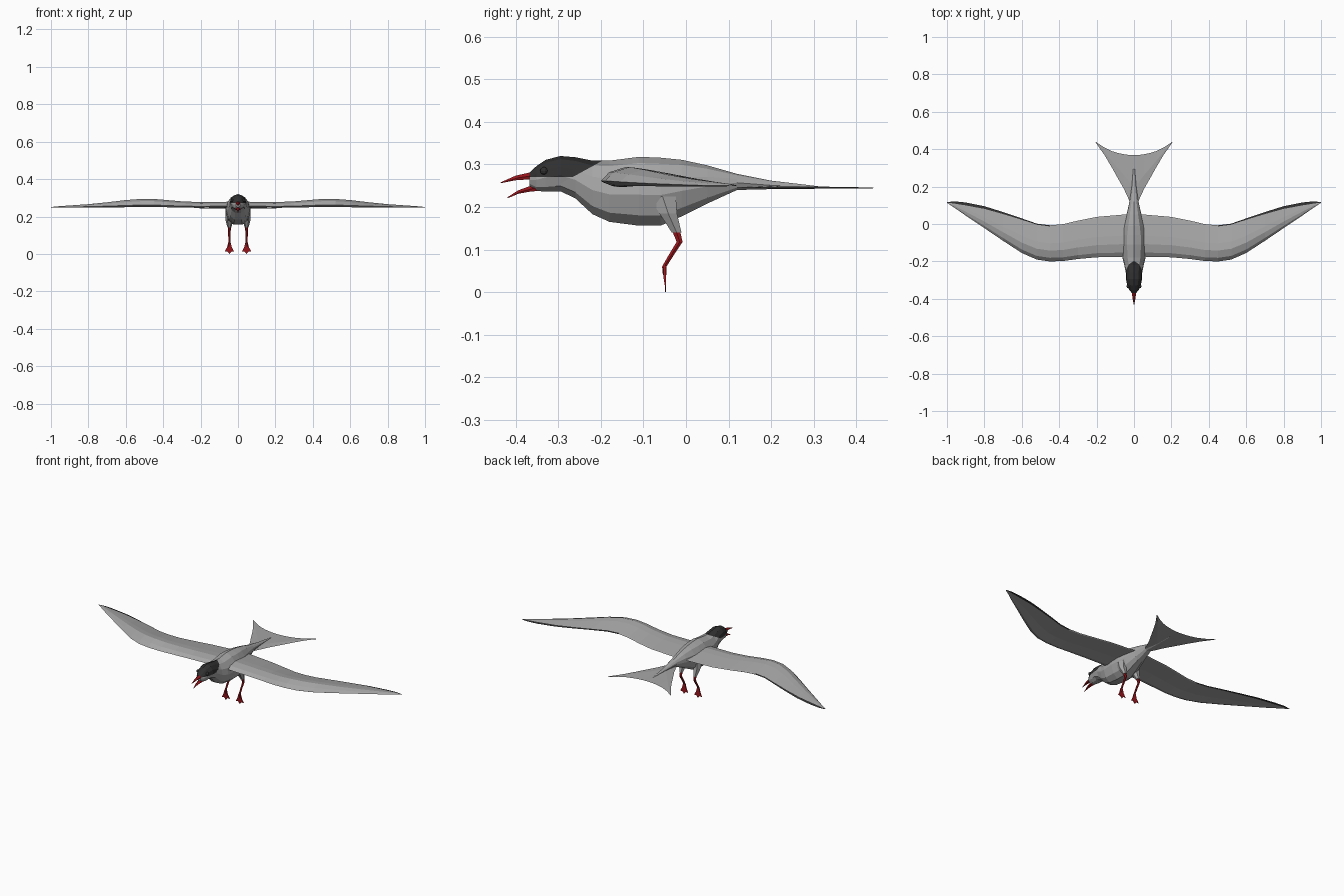
import bpy, bmesh, math
from mathutils import Vector


def material(name, rgb):
    m = bpy.data.materials.new(name)
    m.diffuse_color = (*rgb, 1)
    return m


GREY = material("plumage grey", (0.38, 0.38, 0.38))
BLACK = material("cap black", (0.03, 0.03, 0.03))
RED = material("beak red", (0.33, 0.008, 0.012))


def finish(bm, name, mats, mirror=False):
    bmesh.ops.remove_doubles(bm, verts=bm.verts, dist=0.0003)
    bmesh.ops.recalc_face_normals(bm, faces=bm.faces)
    me = bpy.data.meshes.new(name)
    bm.to_mesh(me)
    bm.free()
    ob = bpy.data.objects.new(name, me)
    bpy.context.collection.objects.link(ob)
    for m in mats:
        me.materials.append(m)
    if mirror:
        ob.modifiers.new("mirror", 'MIRROR').use_mirror_merge = False
    return ob


def loft(rings):
    """Closed skin through rings of equal point count."""
    bm = bmesh.new()
    rows = [[bm.verts.new(p) for p in r] for r in rings]
    n = len(rows[0])
    for a, b in zip(rows, rows[1:]):
        for i in range(n):
            j = (i + 1) % n
            bm.faces.new((a[i], a[j], b[j], b[i]))
    bm.faces.new(rows[0])
    bm.faces.new(rows[-1])
    return bm


# Body with head: y, half width, bottom z, top z
sections = [(-0.368, 0.012, 0.250, 0.281), (-0.352, 0.026, 0.238, 0.296),
            (-0.33, 0.036, 0.236, 0.311), (-0.295, 0.043, 0.237, 0.320),
            (-0.26, 0.044, 0.220, 0.317), (-0.22, 0.052, 0.183, 0.309),
            (-0.18, 0.062, 0.165, 0.309), (-0.11, 0.068, 0.156, 0.318),
            (-0.06, 0.066, 0.156, 0.316), (-0.01, 0.056, 0.178, 0.311),
            (0.05, 0.040, 0.208, 0.298), (0.12, 0.024, 0.240, 0.278),
            (0.20, 0.012, 0.242, 0.262), (0.31, 0.003, 0.243, 0.249)]
half = [(0.55, 0.91), (0.9, 0.70), (1.0, 0.45), (0.78, 0.15), (0.35, 0.0)]
outline = [(0, 1)] + half + [(-x, z) for x, z in reversed(half)]
bm = loft([[(u * w, y, lo + v * (hi - lo)) for u, v in outline]
           for y, w, lo, hi in sections])
# Cut the cap outline into the head, then colour above it
cap = [(Vector((0, -0.3, 0.271)), Vector((0, 0, 1))),
       (Vector((0, -0.262, 0.273)), Vector((0, -0.034, 0.062)).normalized())]
for co, no in cap:
    geom = [f for f in bm.faces if f.calc_center_median().y < -0.17]
    geom += list({e for f in geom for e in f.edges}) + list({v for f in geom for v in f.verts})
    bmesh.ops.bisect_plane(bm, geom=geom, plane_co=co, plane_no=no, dist=0.0004)
for f in bm.faces:
    c = f.calc_center_median()
    if c.y < -0.19 and all((c - co).dot(no) > 0 for co, no in cap):
        f.material_index = 1
finish(bm, "body", [GREY, BLACK])

# Eyes
bm = bmesh.new()
bmesh.ops.create_uvsphere(bm, u_segments=10, v_segments=6, radius=0.009)
bmesh.ops.translate(bm, verts=bm.verts, vec=(0.031, -0.334, 0.285))
finish(bm, "eyes", [BLACK], True)


# Beak halves: base ring, middle ring, tip
def beak(name, rows):
    rings = [[(0, y, hi), (w, y + 0.004, (hi + lo) / 2), (w * 0.7, y, lo),
              (-w * 0.7, y, lo), (-w, y + 0.004, (hi + lo) / 2)]
             for y, w, lo, hi in rows]
    finish(loft(rings), name, [RED])


beak("upper_beak", [(-0.345, 0.016, 0.264, 0.284), (-0.368, 0.012, 0.265, 0.281),
                    (-0.40, 0.008, 0.263, 0.274), (-0.436, 0.001, 0.256, 0.258)])
beak("lower_beak", [(-0.345, 0.016, 0.238, 0.256), (-0.368, 0.011, 0.236, 0.249),
                    (-0.395, 0.007, 0.231, 0.239), (-0.420, 0.001, 0.221, 0.223)])

# Wings: x, front y, rear y, crest z, edge z, start of dark rear band (chord share)
wing = [(0.0, -0.175, 0.055, 0.282, 0.262, 0.97), (0.06, -0.175, 0.050, 0.279, 0.260, 0.97),
        (0.2, -0.178, 0.038, 0.277, 0.258, 0.97), (0.3, -0.187, 0.018, 0.281, 0.260, 0.97),
        (0.38, -0.198, -0.001, 0.288, 0.264, 0.97), (0.45, -0.2, -0.007, 0.294, 0.267, 0.97),
        (0.52, -0.19, 0.002, 0.294, 0.267, 0.97), (0.6, -0.155, 0.030, 0.288, 0.264, 0.96),
        (0.7, -0.09, 0.064, 0.276, 0.259, 0.93), (0.8, -0.022, 0.095, 0.266, 0.255, 0.88),
        (0.9, 0.045, 0.115, 0.259, 0.252, 0.78), (0.96, 0.087, 0.121, 0.255, 0.251, 0.65),
        (1.0, 0.113, 0.117, 0.251, 0.250, 0.5)]


def wing_ring(x, f, r, top, e, band):
    h = top - e
    prof = [(0, e - 0.2 * h), (0.1, e + 0.55 * h), (0.3, top), (0.5, e + 0.8 * h),
            (band, e + 0.8 * h * 2 * (1 - band)), (1, e - 0.1 * h), (band, e - 0.25 * h),
            (0.45, e - 0.3 * h), (0.12, e - 0.6 * h)]
    return [(x, f + t * (r - f), z) for t, z in prof]


bm = loft([wing_ring(*s) for s in wing])
bm.faces.ensure_lookup_table()
for i, f in enumerate(bm.faces):
    if i < 9 * (len(wing) - 1) and i % 9 in (4, 5) and i // 9 >= 5:
        f.material_index = 1
finish(bm, "wings", [GREY, BLACK], True)

# Forked tail: x, front y, rear y
tail = [(0, 0.11, 0.368), (0.025, 0.125, 0.369), (0.055, 0.19, 0.373),
        (0.085, 0.242, 0.379), (0.12, 0.305, 0.39), (0.16, 0.372, 0.41),
        (0.207, 0.438, 0.441)]
bm = loft([[(x, f, 0.2455), (x, f * 0.6 + r * 0.4, 0.250 - x * 0.02),
            (x, r, 0.2455), (x, f * 0.6 + r * 0.4, 0.243)] for x, f, r in tail])
finish(bm, "tail", [GREY], True)


# Legs: stations of (y, z, half width in x, half depth in y) around x = 0.046
def leg(name, mat, rows, sides=6):
    ang = [math.tau * k / sides for k in range(sides)]
    finish(loft([[(0.046 + wx * math.cos(a), y + wy * math.sin(a), z) for a in ang]
                 for y, z, wx, wy in rows]), name, [mat], True)


leg("thighs", GREY, [(-0.055, 0.225, 0.020, 0.036), (-0.042, 0.185, 0.022, 0.024),
                     (-0.022, 0.140, 0.010, 0.013)])
leg("shanks", RED, [(-0.024, 0.146, 0.008, 0.011), (-0.015, 0.118, 0.007, 0.008),
                    (-0.034, 0.088, 0.006, 0.007), (-0.051, 0.060, 0.006, 0.006),
                    (-0.050, 0.040, 0.006, 0.005)])

# Hanging webbed feet with three toes
bm = loft([[(0.046 + x, -0.050 + d, z) for x, z in
            [(0.006, 0.062), (0.013, 0.035), (0.026, 0.012), (0.012, 0.014), (0.0, 0.0),
             (-0.012, 0.014), (-0.026, 0.012), (-0.013, 0.035), (-0.006, 0.062)]]
           for d in (-0.003, 0.003)])
for v in bm.verts:
    if v.co.z < 0.02:
        v.co.y = -0.048 + (v.co.y + 0.050) * 0.4
finish(bm, "feet", [RED], True)
